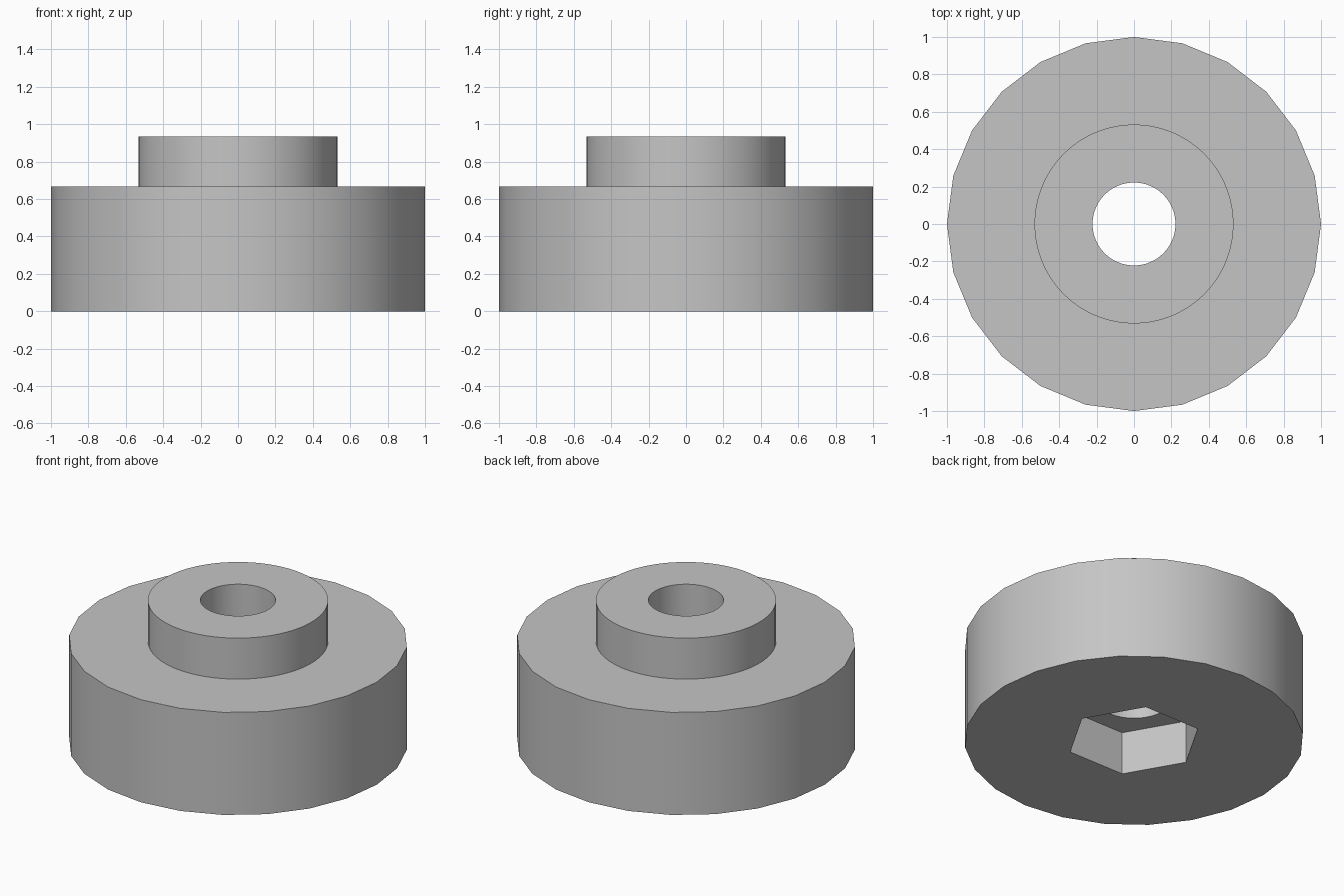
import bpy
from math import radians

default = bpy.data.objects.get("Cube")
if default:
    bpy.data.objects.remove(default, do_unlink=True)

# Single plain grey
grey = bpy.data.materials.new("plain_grey")
grey.use_nodes = True
colour = (0.56, 0.56, 0.56, 1)
grey.diffuse_color = colour
grey.node_tree.nodes["Principled BSDF"].inputs["Base Color"].default_value = colour


def prism(name, sides, radius, bottom, top):
    """Upright prism with a corner on the +x axis."""
    bpy.ops.mesh.primitive_cylinder_add(
        vertices=sides, radius=radius, depth=top - bottom,
        location=(0, 0, (top + bottom) / 2))
    obj = bpy.context.object
    obj.name = name
    # The primitive starts on +y, so turn it onto +x
    obj.rotation_euler.z = radians(90)
    bpy.ops.object.transform_apply(location=True, rotation=True, scale=True)
    obj.data.materials.append(grey)
    return obj


def combine(target, tool, operation):
    """Apply a boolean and remove the tool object."""
    bpy.context.view_layer.objects.active = target
    mod = target.modifiers.new(tool.name, "BOOLEAN")
    mod.operation = operation
    mod.solver = "EXACT"
    mod.object = tool
    bpy.ops.object.modifier_apply(modifier=mod.name)
    bpy.data.objects.remove(tool, do_unlink=True)


# Wide wheel with a narrower boss on top
wheel = prism("wheel_body", 24, 1.0, 0, 0.668)
combine(wheel, prism("top_boss", 72, 0.532, 0.45, 0.935), "UNION")

# Hexagonal nut pocket underneath and a round through hole
combine(wheel, prism("nut_pocket", 6, 0.4, -0.2, 0.28), "DIFFERENCE")
combine(wheel, prism("bolt_hole", 48, 0.222, -0.3, 1.2), "DIFFERENCE")

# Smooth round walls, sharp rims
bpy.ops.object.select_all(action="DESELECT")
wheel.select_set(True)
bpy.context.view_layer.objects.active = wheel
bpy.ops.object.shade_smooth_by_angle(angle=radians(30))
